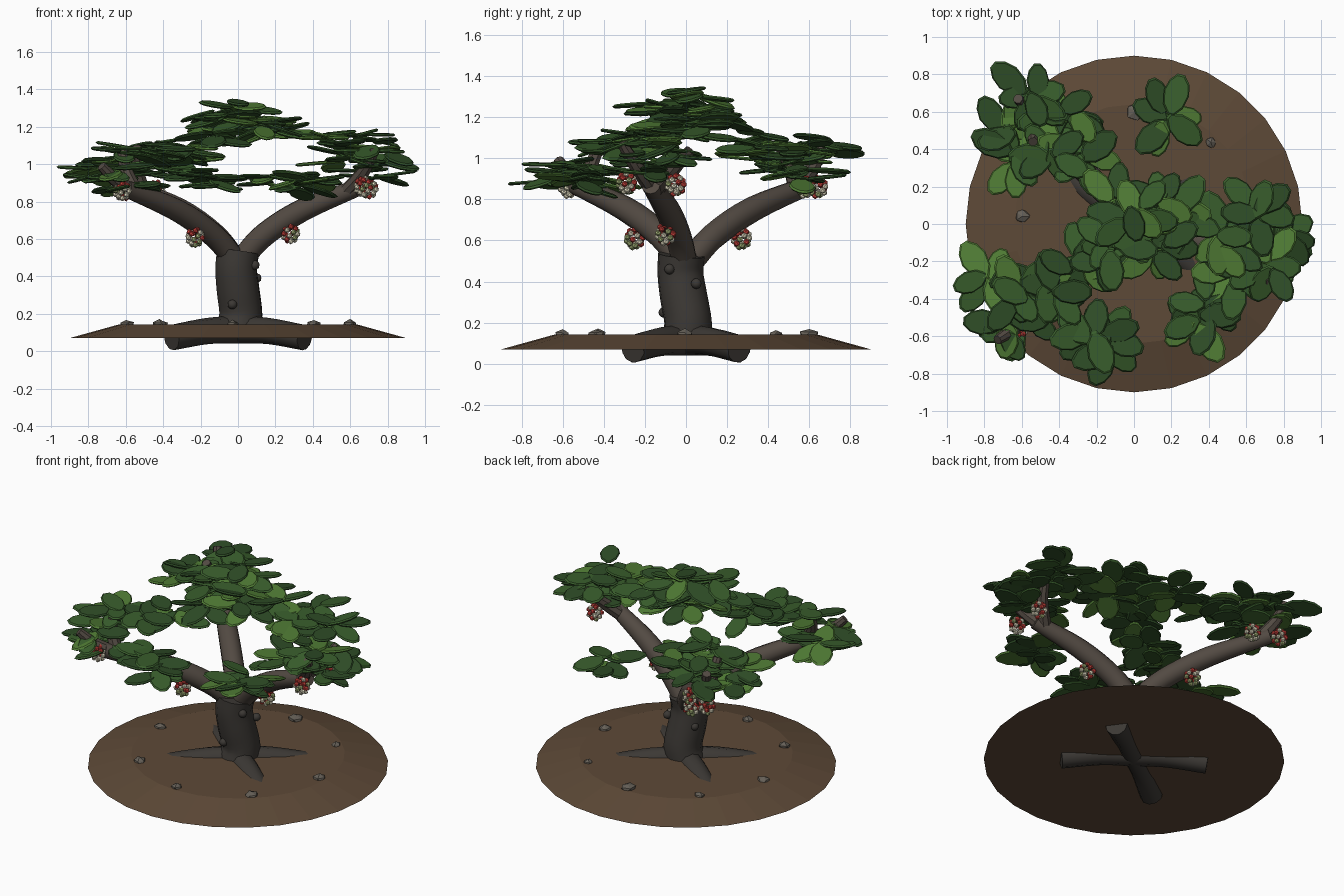
import bpy, bmesh, math, random
from mathutils import Vector, Matrix

if "Cube" in bpy.data.objects:
    bpy.data.objects.remove(bpy.data.objects["Cube"])
random.seed(11)


def material(name, rgb):
    m = bpy.data.materials.new(name)
    m.diffuse_color = (*rgb, 1)
    m.use_nodes = True
    m.node_tree.nodes["Principled BSDF"].inputs["Base Color"].default_value = m.diffuse_color
    return m


BARK = material("dark_bark", (0.045, 0.04, 0.035))
WOOD = material("branch_bark", (0.085, 0.068, 0.055))
SOIL = material("soil", (0.11, 0.067, 0.038))
STONE = material("stone", (0.13, 0.115, 0.095))
GREENS = [material("deep_green", (0.028, 0.075, 0.02)),
          material("mid_green", (0.04, 0.11, 0.025)),
          material("light_green", (0.08, 0.2, 0.035))]
BERRY = [material("red_berry", (0.65, 0.06, 0.05)),
         material("cream_berry", (0.85, 0.8, 0.6)),
         material("green_berry", (0.4, 0.48, 0.2))]


def finish(bm, name, mats, smooth=False):
    bmesh.ops.recalc_face_normals(bm, faces=bm.faces)
    me = bpy.data.meshes.new(name)
    bm.to_mesh(me)
    bm.free()
    for m in mats:
        me.materials.append(m)
    ob = bpy.data.objects.new(name, me)
    bpy.context.collection.objects.link(ob)
    if smooth:
        bpy.ops.object.select_all(action='DESELECT')
        ob.select_set(True)
        bpy.context.view_layer.objects.active = ob
        bpy.ops.object.shade_smooth_by_angle(angle=math.radians(40))
    return ob


def tube(name, pts, mat, sides=12, steps=4):
    """Smooth tapered tube through (x, y, z, radius) points."""
    p = [Vector(q) for q in pts]
    p = [2 * p[0] - p[1]] + p + [2 * p[-1] - p[-2]]
    path = []
    for i in range(1, len(p) - 2):
        a, b, c, d = p[i - 1:i + 3]
        for s in range(steps):
            t = s / steps
            path.append(0.5 * (2 * b + (c - a) * t + (2 * a - 5 * b + 4 * c - d) * t**2
                               + (3 * b - a - 3 * c + d) * t**3))
    path.append(p[-2])
    bm = bmesh.new()
    rings = []
    for i, q in enumerate(path):
        d = (path[min(i + 1, len(path) - 1)] - path[max(i - 1, 0)]).to_3d().normalized()
        u = d.cross(Vector((0.31, 0.95, 0.02))).normalized()
        v = d.cross(u)
        rings.append([bm.verts.new(q.to_3d() + q.w * (u * math.cos(k * math.tau / sides)
                      + v * math.sin(k * math.tau / sides))) for k in range(sides)])
    for r0, r1 in zip(rings, rings[1:]):
        for k in range(sides):
            bm.faces.new((r0[k], r0[(k + 1) % sides], r1[(k + 1) % sides], r1[k]))
    bm.faces.new(rings[0])
    bm.faces.new(rings[-1])
    return finish(bm, name, [mat], True)


# Soil mound
bm = bmesh.new()
bmesh.ops.create_cone(bm, cap_ends=True, segments=28, radius1=0.9, radius2=0.64, depth=0.072,
                      matrix=Matrix.Translation((0, 0, 0.106)))
finish(bm, "soil_mound", [SOIL])

# Pebbles in a ring
for i in range(8):
    a = i * math.tau / 8 + random.uniform(-0.08, 0.08)
    bm = bmesh.new()
    bmesh.ops.create_icosphere(bm, subdivisions=1, radius=random.uniform(0.034, 0.05))
    for v in bm.verts:
        v.co *= random.uniform(0.8, 1.15)
        v.co.z *= 0.7
        v.co += Vector((0.6 * math.cos(a), 0.6 * math.sin(a), 0.14))
    finish(bm, "pebble", [STONE])

# Trunk, knots and roots
tube("trunk", [(0.0, 0.0, 0.1, 0.125), (0.015, 0.01, 0.2, 0.116), (0.0, -0.012, 0.33, 0.115),
               (-0.01, -0.027, 0.44, 0.112), (0.0, -0.022, 0.53, 0.114)], BARK, 14)
for x, y, z in [(0.1, 0.05, 0.39), (-0.03, -0.108, 0.25), (0.09, -0.08, 0.46), (-0.09, 0.04, 0.36)]:
    bm = bmesh.new()
    bmesh.ops.create_icosphere(bm, subdivisions=2, radius=0.026,
                               matrix=Matrix.Translation((x, y, z)))
    finish(bm, "trunk_knot", [BARK], True)
for deg in (36, 144, 216, 324):
    c, s = math.cos(math.radians(deg)), math.sin(math.radians(deg))
    tube("root", [(c * r, s * r, z, w) for r, z, w in
                  [(0.0, 0.115, 0.075), (0.2, 0.108, 0.07), (0.44, 0.072, 0.068)]], BARK, 10)

# Three main branches, each with two upright twigs
for (ex, ey), twigs in [
        ((0.63, -0.17), [(0.73, -0.31, 1.07), (0.71, 0.02, 1.04)]),
        ((-0.56, 0.6), [(-0.54, 0.44, 1.09), (-0.62, 0.67, 1.09)]),
        ((-0.6, -0.54), [(-0.62, -0.41, 1.08), (-0.73, -0.62, 0.99)])]:
    tube("main_branch", [(ex * f, ey * f, z, w) for f, z, w in
                         [(0.03, 0.49, 0.062), (0.22, 0.62, 0.064), (0.55, 0.755, 0.061),
                          (1.0, 0.87, 0.046)]], WOOD)
    for t in twigs:
        b = (ex * 0.9, ey * 0.9, 0.84)
        m = [(p + q) / 2 for p, q in zip(b, t)]
        tube("twig", [(*b, 0.042), (m[0] * 1.03, m[1] * 1.03, m[2], 0.036), (*t, 0.026)], WOOD, 8)

# Foliage: rosettes of thick flat leaves
OUTLINE = [(0, 0.06), (0.22, 0.24), (0.55, 0.31), (0.82, 0.24), (1, 0.09)]
OUTLINE += [(x, -y) for x, y in reversed(OUTLINE)]


def add_leaf(bm, mat, length, index):
    rings = []
    for z, k in ((0.008, 0.9), (0, 1), (-0.008, 0.9)):
        rings.append([bm.verts.new(mat @ Vector((((x - 0.5) * k + 0.5) * length, y * k * length,
                      z))) for x, y in OUTLINE])
    n = len(OUTLINE)
    faces = [bm.faces.new(rings[0]), bm.faces.new(rings[2][::-1])]
    for a, b in zip(rings, rings[1:]):
        faces += [bm.faces.new((a[i], b[i], b[(i + 1) % n], a[(i + 1) % n])) for i in range(n)]
    for f in faces:
        f.material_index = index


PADS = {
    "crown": [(0, 0.06, 1.32), (0.13, 0.1, 1.23), (-0.1, -0.1, 1.26), (0.13, -0.14, 1.2),
              (-0.1, 0.1, 1.21), (-0.13, -0.15, 1.15), (0.2, 0.02, 1.16), (0.02, 0.0, 1.25)],
    "right_pad": [(0.7, -0.22, 1.1), (0.65, 0.06, 1.13), (0.47, -0.08, 1.13), (0.77, -0.08, 1.04),
                  (0.56, -0.25, 1.04), (0.72, -0.15, 0.95)],
    "right_low_pad": [(0.33, -0.52, 0.9), (0.4, -0.44, 0.93)],
    "front_pad": [(-0.14, -0.63, 0.91), (-0.2, -0.6, 0.94)],
    "left_front_pad": [(-0.6, -0.38, 1.06), (-0.68, -0.54, 0.95), (-0.76, -0.3, 0.95),
                       (-0.43, -0.33, 1.06), (-0.6, -0.5, 0.9), (-0.3, -0.22, 1.08)],
    "left_back_pad": [(-0.55, 0.67, 1.06), (-0.36, 0.58, 1.05), (-0.44, 0.38, 1.09),
                      (-0.67, 0.5, 0.98), (-0.3, 0.36, 1.04), (-0.62, 0.34, 1.0),
                      (-0.42, 0.5, 0.97)],
    "back_pad": [(0.19, 0.58, 0.92)]}
for name, spots in PADS.items():
    bm = bmesh.new()
    for spot in spots:
        start = random.uniform(0, math.tau)
        for i in range(7):
            a = start + i * math.tau / 7 + random.uniform(-0.35, 0.35)
            jit = Vector([random.uniform(-1, 1) * k for k in (0.04, 0.04, 0.03)])
            m = (Matrix.Translation(Vector(spot) + jit) @ Matrix.Rotation(a, 4, 'Z')
                 @ Matrix.Rotation(random.uniform(-0.15, 0.35), 4, 'Y')
                 @ Matrix.Rotation(random.uniform(-0.3, 0.3), 4, 'X'))
            add_leaf(bm, m, random.uniform(0.19, 0.24), random.choice((0, 0, 1, 1, 2)))
    finish(bm, name + "_leaves", GREENS)

# Hanging berry clusters
for c in [(0.28, -0.1, 0.63), (0.7, -0.05, 0.87), (0.67, -0.29, 0.88), (-0.23, 0.27, 0.61),
          (-0.6, 0.64, 0.86), (-0.44, 0.58, 0.86), (-0.23, -0.25, 0.61), (-0.62, -0.57, 0.86)]:
    bm = bmesh.new()
    for i in range(24):
        h = 1 - 2 * (i + 0.5) / 24
        a, r = i * 2.4, math.sqrt(1 - h * h) * 0.04
        done = len(bm.faces)
        bmesh.ops.create_icosphere(bm, subdivisions=1, radius=0.016, matrix=Matrix.Translation(
            (c[0] + r * math.cos(a), c[1] + r * math.sin(a), c[2] + h * 0.045)))
        bm.faces.ensure_lookup_table()
        k = random.choice((0, 1, 1, 2)) if h < 0.3 else random.choice((0, 0, 1))
        for f in bm.faces[done:]:
            f.material_index = k
    finish(bm, "berry_cluster", BERRY, True)
